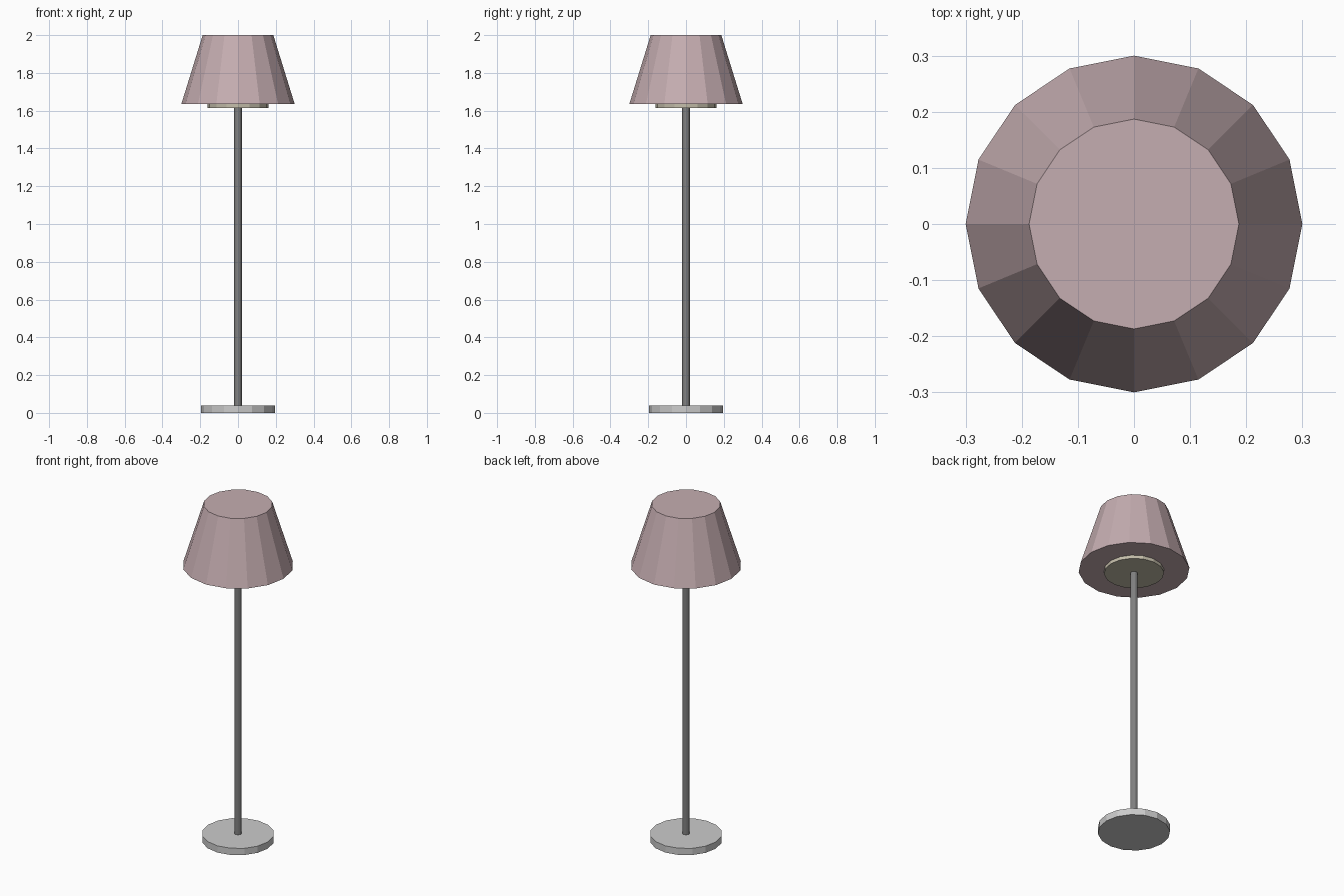
import bpy

if "Cube" in bpy.data.objects:
    bpy.data.objects.remove(bpy.data.objects["Cube"])

def frustum(name, r_bottom, r_top, z0, z1, sides=16, color=None):
    bpy.ops.mesh.primitive_cone_add(vertices=sides, radius1=r_bottom, radius2=r_top,
                                    depth=z1 - z0, location=(0, 0, (z0 + z1) / 2))
    ob = bpy.context.object
    ob.name = name
    if color:
        mat = bpy.data.materials.new(name + "_material")
        mat.diffuse_color = (*color, 1)
        mat.use_nodes = True
        mat.node_tree.nodes["Principled BSDF"].inputs["Base Color"].default_value = mat.diffuse_color
        ob.data.materials.append(mat)
    return ob

# Floor plate and pole
frustum("base", 0.195, 0.195, 0.0, 0.04)
frustum("pole", 0.02, 0.02, 0.04, 1.615, color=(0.22, 0.22, 0.22))

# Light disc peeking out under the shade
frustum("light_disc", 0.162, 0.162, 1.615, 1.635, color=(0.55, 0.51, 0.40))

# Tapered closed shade
frustum("shade", 0.30, 0.187, 1.635, 2.0, color=(0.56, 0.42, 0.44))
